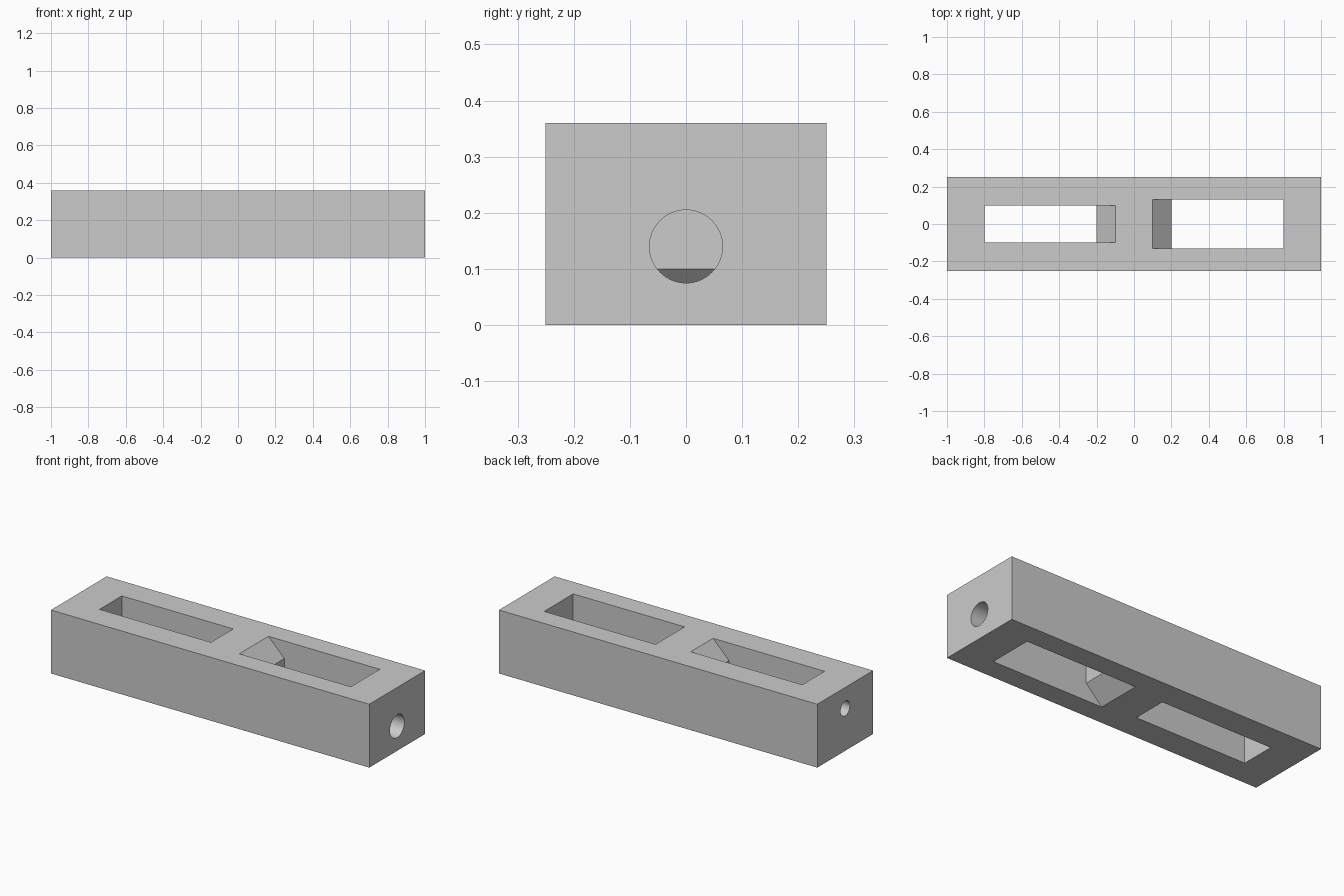
import bpy
import bmesh
import math
from mathutils import Matrix

cube = bpy.data.objects.get("Cube")
if cube:
    bpy.data.objects.remove(cube, do_unlink=True)

LENGTH, WIDTH, HEIGHT = 2.0, 0.5, 0.36

grey = bpy.data.materials.new("plain grey")
grey.use_nodes = True
grey.diffuse_color = (0.6, 0.6, 0.6, 1)
grey.node_tree.nodes["Principled BSDF"].inputs["Base Color"].default_value = (0.6, 0.6, 0.6, 1)


def make_object(name, bm):
    bmesh.ops.recalc_face_normals(bm, faces=bm.faces)
    mesh = bpy.data.meshes.new(name)
    bm.to_mesh(mesh)
    bm.free()
    mesh.materials.append(grey)
    obj = bpy.data.objects.new(name, mesh)
    bpy.context.collection.objects.link(obj)
    return obj


def slot_cutter(name, side, half_width):
    """Vertical slot whose inner end is chamfered at the top and bottom."""
    over, run = 0.05, 0.1
    profile = [(0.8, -over), (0.8, HEIGHT + over), (run - over, HEIGHT + over),
               (0.2, HEIGHT - run), (0.2, run), (run - over, -over)]
    bm = bmesh.new()
    face = bm.faces.new([bm.verts.new((side * x, -half_width, z)) for x, z in profile])
    ext = bmesh.ops.extrude_face_region(bm, geom=[face])["geom"]
    verts = [v for v in ext if isinstance(v, bmesh.types.BMVert)]
    bmesh.ops.translate(bm, verts=verts, vec=(0, 2 * half_width, 0))
    return make_object(name, bm)


def hole_cutter(name, side, radius, z):
    """Round bore from the end face into the slot."""
    bm = bmesh.new()
    place = Matrix.Translation((side * 0.9, 0, z)) @ Matrix.Rotation(math.pi / 2, 4, "Y")
    bmesh.ops.create_cone(bm, cap_ends=True, segments=64, radius1=radius,
                          radius2=radius, depth=0.3, matrix=place)
    return make_object(name, bm)


# Solid bar
bm = bmesh.new()
bmesh.ops.create_cube(bm, size=1, matrix=Matrix.Translation((0, 0, HEIGHT / 2))
                      @ Matrix.Diagonal((LENGTH, WIDTH, HEIGHT, 1)))
bar = make_object("slotted_bar", bm)

# Wide slot with a large low bore, narrow slot with a small high bore
cutters = [
    slot_cutter("wide_slot", 1, 0.13),
    slot_cutter("narrow_slot", -1, 0.1),
    hole_cutter("large_bore", 1, 0.065, 0.14),
    hole_cutter("small_bore", -1, 0.042, 0.24),
]

bpy.ops.object.select_all(action="DESELECT")
bpy.context.view_layer.objects.active = bar
bar.select_set(True)
for cutter in cutters:
    cutter.hide_render = True
    mod = bar.modifiers.new(cutter.name, "BOOLEAN")
    mod.operation = "DIFFERENCE"
    mod.solver = "EXACT"
    mod.object = cutter
    bpy.ops.object.modifier_apply(modifier=mod.name)
    bpy.data.objects.remove(cutter, do_unlink=True)

bpy.ops.object.shade_smooth_by_angle(angle=math.radians(30))
